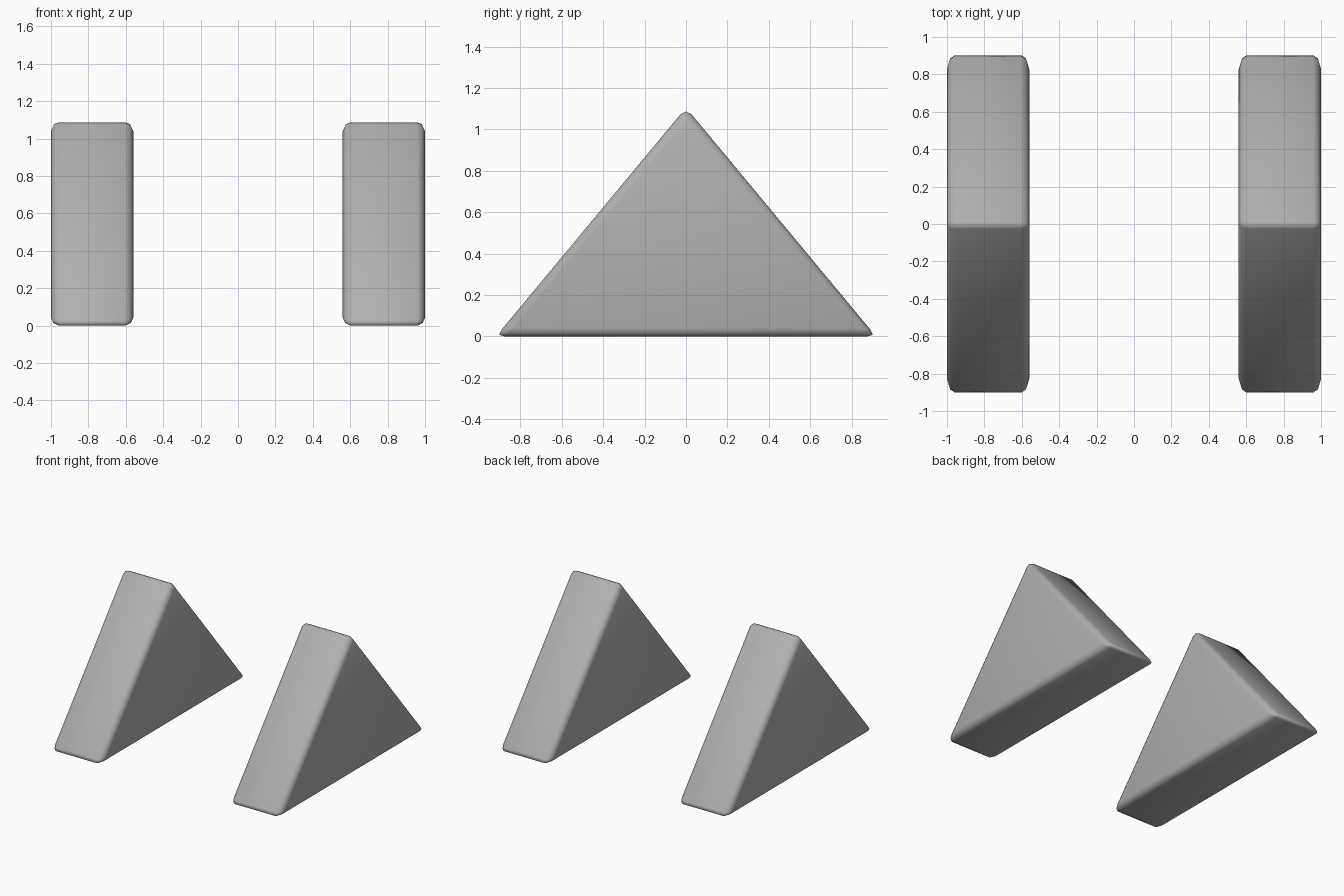
import bpy, bmesh

if "Cube" in bpy.data.objects:
    bpy.data.objects.remove(bpy.data.objects["Cube"])

HALF_BASE, APEX = 0.918, 1.105
X_INNER, X_OUTER = 0.56, 1.0

# mid grey
grey = bpy.data.materials.new("mid_grey")
grey.diffuse_color = (0.43, 0.43, 0.43, 1)
grey.use_nodes = True
grey.node_tree.nodes["Principled BSDF"].inputs["Base Color"].default_value = grey.diffuse_color


def wedge(name, x0, x1):
    # triangular prism extruded along x
    bm = bmesh.new()
    profile = [(-HALF_BASE, 0), (HALF_BASE, 0), (0, APEX)]
    face = bm.faces.new([bm.verts.new((x0, y, z)) for y, z in profile])
    ext = bmesh.ops.extrude_face_region(bm, geom=[face])
    verts = [g for g in ext["geom"] if isinstance(g, bmesh.types.BMVert)]
    bmesh.ops.translate(bm, verts=verts, vec=(x1 - x0, 0, 0))
    bmesh.ops.recalc_face_normals(bm, faces=bm.faces)
    for f in bm.faces:
        f.smooth = True
    mesh = bpy.data.meshes.new(name)
    bm.to_mesh(mesh)
    bm.free()
    mesh.materials.append(grey)
    obj = bpy.data.objects.new(name, mesh)
    bpy.context.collection.objects.link(obj)
    # softened edges
    bevel = obj.modifiers.new("Bevel", "BEVEL")
    bevel.width = 0.042
    bevel.segments = 2
    bevel.limit_method = 'NONE'
    bevel.use_clamp_overlap = False
    return obj


# the two matching end wedges
wedge("left_wedge", -X_OUTER, -X_INNER)
wedge("right_wedge", X_INNER, X_OUTER)
